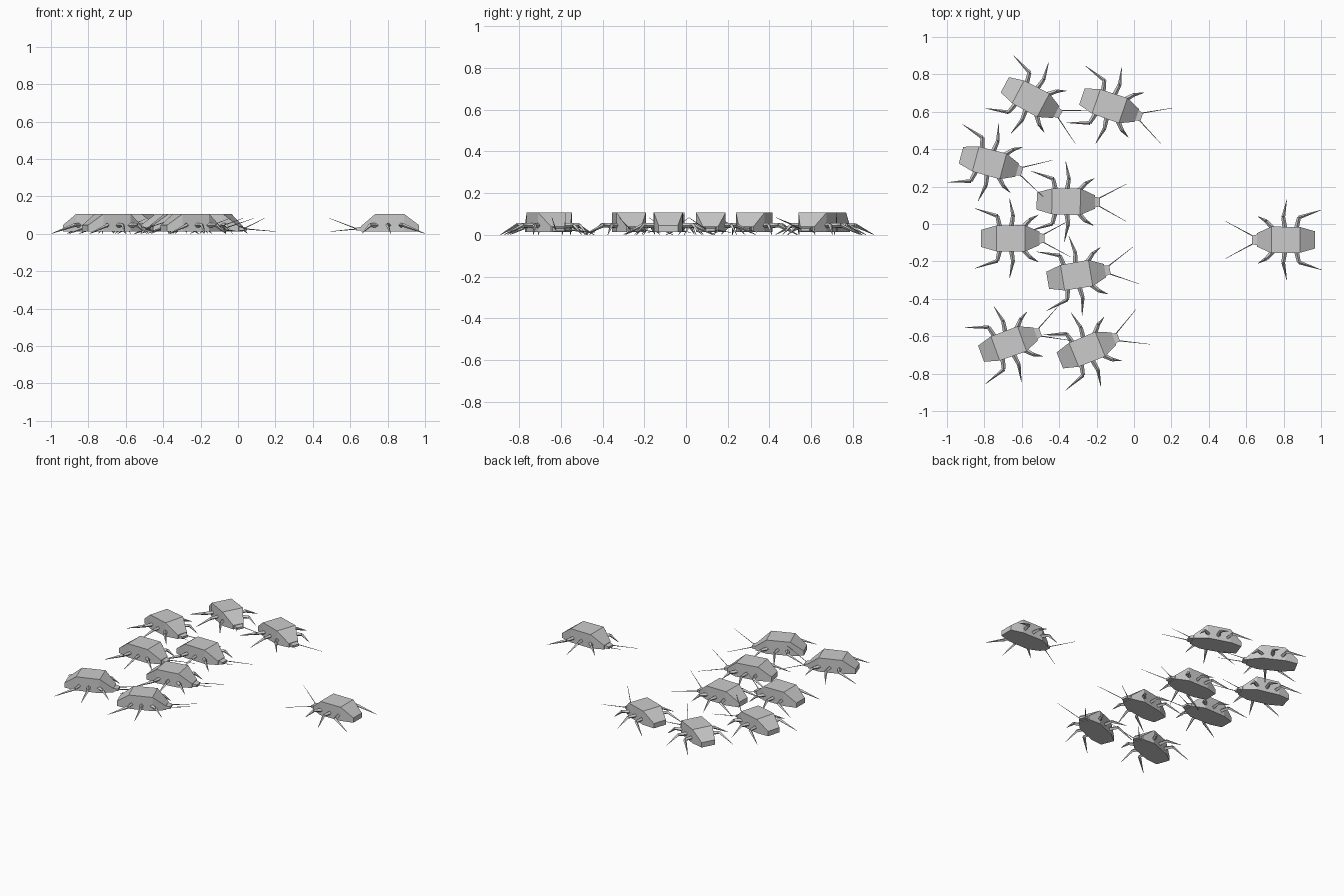
import bpy, bmesh
from math import radians
from mathutils import Vector, Matrix

if "Cube" in bpy.data.objects:
    bpy.data.objects.remove(bpy.data.objects["Cube"])


def finish(bm, name):
    bmesh.ops.recalc_face_normals(bm, faces=bm.faces)
    me = bpy.data.meshes.new(name)
    bm.to_mesh(me)
    bm.free()
    return me


def loft(name, stations):
    """Box sections (x, half width, bottom, top) joined along x."""
    bm = bmesh.new()
    rings = [[bm.verts.new((x, s * w, z)) for s, z in ((-1, b), (1, b), (1, t), (-1, t))]
             for x, w, b, t in stations]
    for a, c in zip(rings, rings[1:]):
        for i in range(4):
            j = (i + 1) % 4
            bm.faces.new((a[i], a[j], c[j], c[i]))
    bm.faces.new(rings[0])
    bm.faces.new(rings[-1])
    return finish(bm, name)


def spike(bm, p, q, r1, r2, sides):
    """Tapered limb section from p to q."""
    p, q = Vector(p), Vector(q)
    d = q - p
    m = Matrix.Translation((p + q) / 2) @ d.to_track_quat('Z', 'Y').to_matrix().to_4x4()
    bmesh.ops.create_cone(bm, cap_ends=True, segments=sides, radius1=r1, radius2=r2,
                          depth=d.length, matrix=m)


# Body: flat-sided shell sloping down at both ends
body = loft("body", [(-0.156, 0.046, 0.013, 0.046), (-0.075, 0.069, 0.013, 0.107),
                     (0.077, 0.071, 0.013, 0.107), (0.155, 0.036, 0.013, 0.04)])
head = loft("head", [(0.15, 0.03, 0.016, 0.038), (0.182, 0.022, 0.018, 0.032)])

# Legs: root, knee, tip for front, middle and rear, mirrored in y
LEGS = [((0.068, 0.06, 0.045), (0.105, 0.1, 0.047), (0.15, 0.126, 0.001)),
        ((0.005, 0.06, 0.045), (0.014, 0.122, 0.047), (-0.005, 0.215, 0.001)),
        ((-0.055, 0.055, 0.045), (-0.07, 0.12, 0.047), (-0.189, 0.16, 0.001))]
bm = bmesh.new()
for side in (1, -1):
    for leg in LEGS:
        root, knee, tip = [(x, side * y, z) for x, y, z in leg]
        spike(bm, root, knee, 0.013, 0.01, 4)
        spike(bm, knee, tip, 0.01, 0.001, 4)
legs = finish(bm, "legs")

# Antennae: the left one held low, the right one raised
bm = bmesh.new()
for side, z in ((1, 0.012), (-1, 0.083)):
    spike(bm, (0.175, side * 0.02, 0.026), (0.323, side * 0.1, z), 0.003, 0.001, 4)
antennae = finish(bm, "antennae")

# Swarm: x, y, heading in degrees
SWARM = [(0.812, -0.085, 180), (-0.364, 0.12, -1), (-0.661, -0.077, 0),
         (-0.308, -0.275, 9.5), (-0.553, 0.671, -28), (-0.131, 0.631, -19),
         (-0.774, 0.328, -15), (-0.671, -0.64, 20), (-0.252, -0.671, 22)]
for n, (x, y, a) in enumerate(SWARM, 1):
    for me in (body, head, legs, antennae):
        ob = bpy.data.objects.new(f"insect_{n}_{me.name}", me)
        ob.location = (x, y, 0)
        ob.rotation_euler.z = radians(a)
        bpy.context.collection.objects.link(ob)
